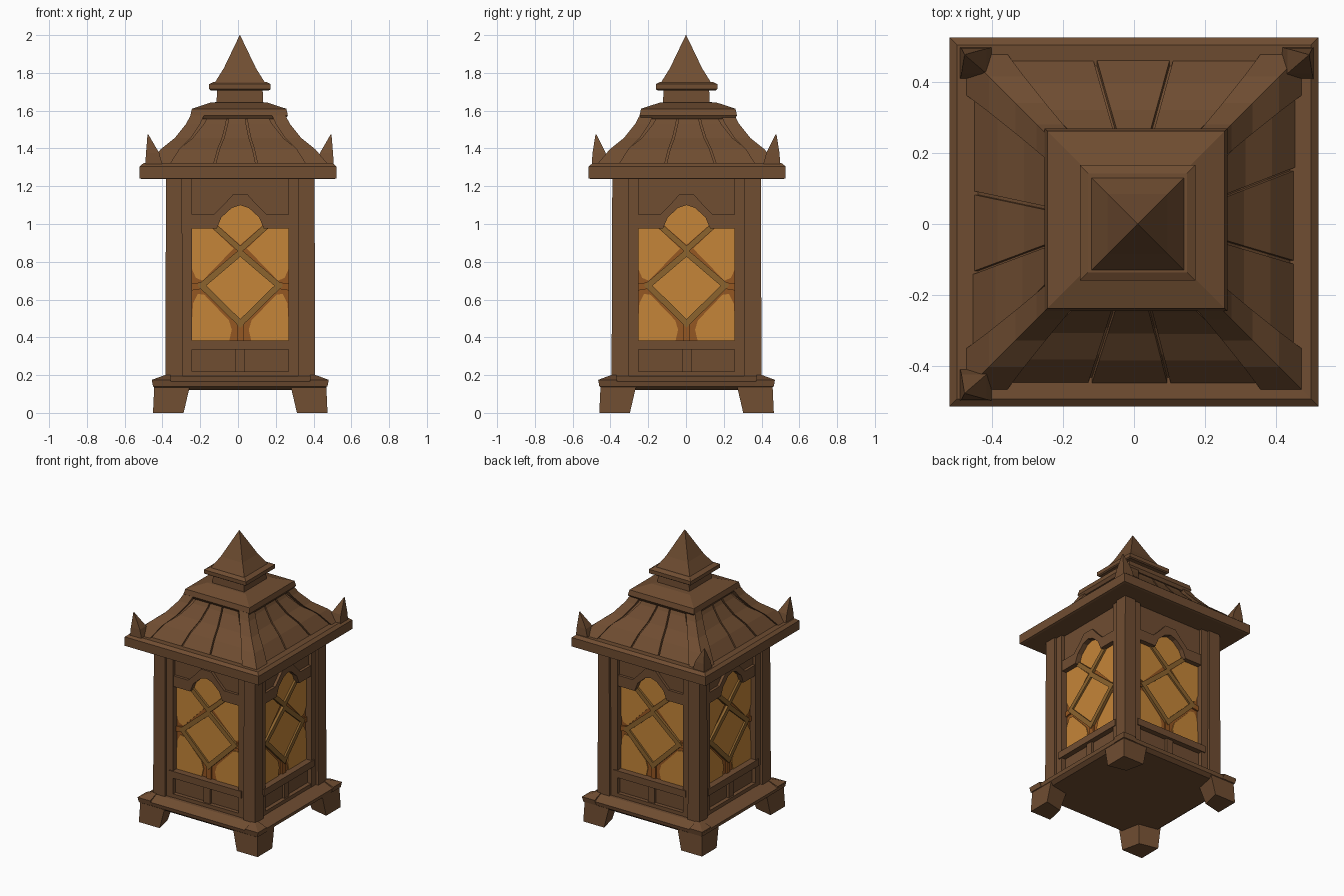
import bpy, bmesh, math, random
from mathutils import Matrix, Vector

if "Cube" in bpy.data.objects:
    bpy.data.objects.remove(bpy.data.objects["Cube"])

random.seed(4)


def material(name, rgb):
    m = bpy.data.materials.new(name)
    m.diffuse_color = (*rgb, 1)
    m.use_nodes = True
    m.node_tree.nodes["Principled BSDF"].inputs["Base Color"].default_value = m.diffuse_color
    return m


WOOD = material("brown wood", (0.160, 0.074, 0.031))
AMBER = material("amber glass", (0.560, 0.235, 0.040))
RUST = material("rusty glass edge", (0.300, 0.095, 0.016))
BAR = material("olive lattice", (0.262, 0.125, 0.027))


def finish(name, bm, mat, offset=(0, 0, 0)):
    bmesh.ops.recalc_face_normals(bm, faces=bm.faces)
    me = bpy.data.meshes.new(name)
    bm.to_mesh(me)
    bm.free()
    me.materials.append(mat)
    ob = bpy.data.objects.new(name, me)
    ob.location = offset
    bpy.context.collection.objects.link(ob)
    return ob


def add_loft(bm, sections):
    """Skin a closed solid through equal-length lists of 3D points."""
    rows = [[bm.verts.new(p) for p in s] for s in sections]
    n = len(rows[0])
    for a, b in zip(rows, rows[1:]):
        for i in range(n):
            j = (i + 1) % n
            bm.faces.new((a[i], a[j], b[j], b[i]))
    bm.faces.new(rows[0])
    bm.faces.new(rows[-1])


def square(x0, x1, y0, y1, z):
    return [(x0, y0, z), (x1, y0, z), (x1, y1, z), (x0, y1, z)]


def square_loft(name, rings, mat=WOOD, offset=(0, 0, 0)):
    bm = bmesh.new()
    add_loft(bm, [square(-h, h, -h, h, z) for h, z in rings])
    return finish(name, bm, mat, offset)


def turn(points, k):
    r = Matrix.Rotation(k * math.pi / 2, 3, 'Z')
    return [r @ Vector(p) for p in points]


def four_sides(name, polys, d0, d1, mat=WOOD, offset=(0.012, 0.003, 0)):
    """Extrude outlines (across, height) between two depths on all four walls."""
    bm = bmesh.new()
    for k in range(4):
        for poly in polys:
            add_loft(bm, [turn([(u, -d, z) for u, z in poly], k) for d in (d0, d1)])
    return finish(name, bm, mat, offset)


def corners(name, sections, signs=((1, 1), (1, -1), (-1, 1), (-1, -1)), offset=(0.012, 0.003, 0)):
    """Loft one corner piece and mirror it to the given corners."""
    bm = bmesh.new()
    for sx, sy in signs:
        add_loft(bm, [[(x * sx, y * sy, z) for x, y, z in s] for s in sections])
    return finish(name, bm, WOOD, offset)


def rect(u0, u1, z0, z1):
    return [(u0, z0), (u1, z0), (u1, z1), (u0, z1)]


def mirrored(half):
    """Complete an outline from its right half, top centre to bottom centre."""
    return half + [(-u, z) for u, z in reversed(half) if u > 0.001]


def strip(a, b, w):
    a, b = Vector(a), Vector(b)
    d = (b - a).normalized() * w / 2
    n = Vector((-d.y, d.x))
    return [tuple(p) for p in (a - n, b - n, b + n, a + n)]


def both(polys):
    return polys + [[(-u, z) for u, z in p] for p in polys]


# Feet and base slab
F = [(0.30, 0.462, 0.0), (0.265, 0.455, 0.15)]
corners("feet", [[(a + .03, a + .03, z), (b, a, z), (b, b, z), (a, b, z)] for a, b, z in F])
square_loft("base_slab", [(0.435, 0.12), (0.46, 0.14), (0.465, 0.165), (0.40, 0.195)],
            offset=(0.010, 0.002, 0))
corners("base_corner_lips", [square(0.36, 0.462, 0.36, 0.462, 0.14),
                             square(0.37, 0.468, 0.37, 0.468, 0.175),
                             square(0.37, 0.40, 0.37, 0.40, 0.20)])

# Body core and corner posts
square_loft("body_core", [(0.32, 0.15), (0.32, 1.26)], offset=(0.012, 0.003, 0))
corners("corner_posts", [square(0.305, 0.397, 0.305, 0.397, 0.17),
                         square(0.308, 0.393, 0.308, 0.393, 1.26)])

# Wall framing around each window
ARCH = [(0.0, 1.10), (0.045, 1.085), (0.10, 1.035), (0.125, 0.975), (0.31, 0.975)]
four_sides("window_jambs", both([rect(0.255, 0.315, 0.17, 1.25)]), 0.30, 0.378)


def arch_panel(top):
    right = ARCH[1:]
    left = [(-u, z) for u, z in reversed(right)]
    return left + [ARCH[0]] + right + top


four_sides("window_header", [arch_panel([(0.31, 1.25), (-0.31, 1.25)])], 0.30, 0.355)
band = [(0.31, 1.05), (0.14, 1.05), (0.085, 1.105), (0.04, 1.155)]
four_sides("arch_moulding", [arch_panel(band + [(-u, z) for u, z in reversed(band)])], 0.30, 0.374)
four_sides("window_sill", [rect(-0.28, 0.28, 0.335, 0.383)], 0.30, 0.385)
four_sides("lower_panel", [rect(-0.28, 0.28, 0.17, 0.34)], 0.30, 0.348)
four_sides("lower_rail", [rect(-0.28, 0.28, 0.17, 0.22)], 0.30, 0.376)
four_sides("lower_divider", [rect(-0.025, 0.025, 0.2, 0.34)], 0.30, 0.366)

# Glass: rusty backing, amber panes and lattice bars
four_sides("glass_backing", [rect(-0.27, 0.27, 0.37, 1.12)], 0.31, 0.334, RUST)
top_pane = mirrored([(0, 1.11), (0.06, 1.10), (0.125, 1.03), (0.115, 0.99), (0, 0.89)])
diamond = mirrored([(0, 0.86), (0.19, 0.675), (0, 0.475)])
side_panes = both([
    [(0.035, 0.87), (0.13, 0.96), (0.16, 0.985), (0.262, 0.985), (0.255, 0.76), (0.235, 0.715), (0.20, 0.70)],
    [(0.06, 0.375), (0.045, 0.44), (0.06, 0.49), (0.19, 0.625), (0.225, 0.63), (0.25, 0.58), (0.262, 0.375)],
])
four_sides("amber_panes", [top_pane, diamond] + side_panes, 0.332, 0.340, AMBER)
four_sides("lattice_bars", both([
    strip((-0.012, 0.858), (0.215, 0.665), 0.032),
    strip((-0.012, 0.462), (0.215, 0.685), 0.032),
    strip((0, 0.865), (0.14, 0.99), 0.03)]), 0.333, 0.352, BAR)
four_sides("lattice_stubs", both([strip((0.2, 0.675), (0.262, 0.665), 0.035)])
           + [strip((0, 0.375), (0, 0.475), 0.035)], 0.333, 0.346, RUST)

# Roof: eave slab, curved core, planks and hip ribs
OFF = (0.0, 0.006, 0)
square_loft("eave_slab", [(0.508, 1.238), (0.521, 1.242), (0.521, 1.305), (0.50, 1.322), (0.44, 1.318)],
            offset=OFF)
CURVE = [(0.49, 1.30), (0.41, 1.395), (0.335, 1.455), (0.275, 1.53), (0.243, 1.59)]
square_loft("roof_core", [(h - 0.035, z) for h, z in CURVE], offset=OFF)
bm = bmesh.new()
for k in range(4):
    edges = (-1, -0.28 + random.uniform(-.08, .08), 0.32 + random.uniform(-.08, .08), 1)
    for a, b in zip(edges, edges[1:]):
        lift = random.uniform(0.018, 0.026)
        add_loft(bm, [turn([(a * (h - .09) + .005, -h + lift, z), (b * (h - .09) - .005, -h + lift, z),
                            (b * (h - .09) - .005, -h + .06, z), (a * (h - .09) + .005, -h + .06, z)], k)
                      for h, z in CURVE])
finish("roof_planks", bm, WOOD, OFF)
corners("hip_ribs", [square(h - w, h, h - w, h, z)
                     for (h, z), w in zip(CURVE, (0.12, 0.10, 0.085, 0.075, 0.07))], offset=OFF)

# Three corner spikes; the front right one is missing
corners("corner_spikes", [square(0.405, 0.50, 0.405, 0.50, 1.30),
                          square(0.425, 0.495, 0.425, 0.495, 1.375),
                          square(0.483, 0.487, 0.475, 0.479, 1.475)],
        signs=((1, 1), (-1, 1), (-1, -1)), offset=(0.008, 0.0, 0))

# Stacked cap, neck and spire
square_loft("roof_cap", [(0.245, 1.555), (0.258, 1.575), (0.25, 1.61), (0.15, 1.643), (0.12, 1.645)],
            offset=(0.006, 0.012, 0))
square_loft("spire_neck", [(0.125, 1.62), (0.12, 1.72)], offset=(0.01, 0.002, 0))
square_loft("spire_slab", [(0.155, 1.708), (0.163, 1.714), (0.163, 1.74), (0.14, 1.752)],
            offset=(0.01, 0.003, 0))
square_loft("spire", [(0.138, 1.74), (0.085, 1.825), (0.001, 2.0)], offset=(0.01, 0.0, 0))
